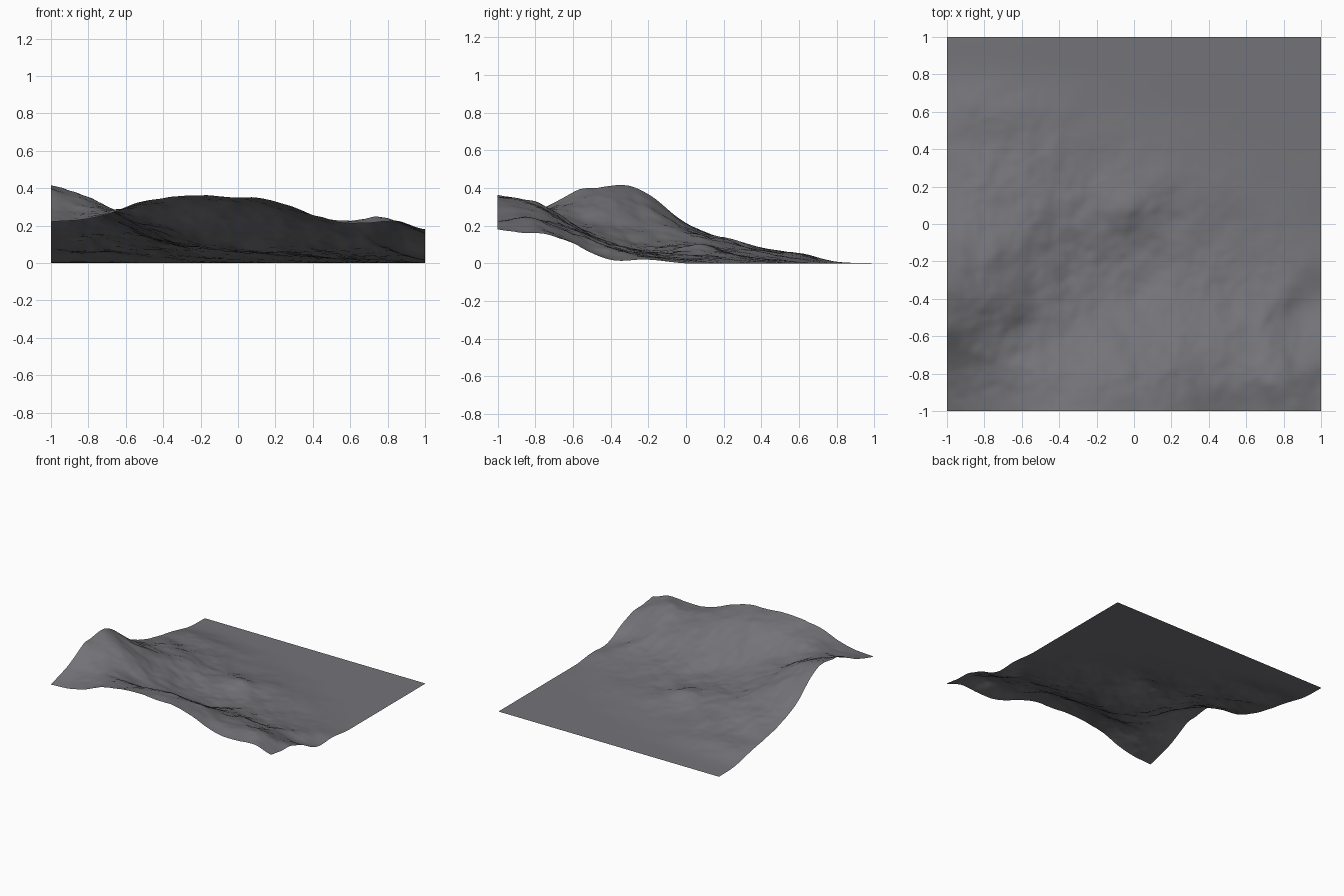
import bpy, bmesh, math
from mathutils import Vector, noise

if "Cube" in bpy.data.objects:
    bpy.data.objects.remove(bpy.data.objects["Cube"])

# Control heights: rows from front (y=-1) to back, columns from x=-1 to x=1
SECTIONS = [
    (.22, .245, .33, .36, .345, .315, .225, .21, .18),
    (.275, .27, .295, .315, .325, .29, .23, .22, .15),
    (.365, .30, .22, .20, .20, .20, .165, .145, .11),
    (.395, .32, .205, .12, .10, .10, .09, .075, .02),
    (.36, .275, .16, .085, .06, .06, .05, .045, .02),
    (.215, .195, .145, .09, .07, .045, .03, .02, .0),
    (.135, .125, .10, .07, .055, .035, .02, .005, 0),
    (.085, .075, .06, .035, .025, .015, .003, 0, 0),
    (.05, .05, .03, .012, .005, 0, 0, 0, 0),
    (.008, .008, .002, 0, 0, 0, 0, 0, 0),
    (0,) * 9,
]
# Local knolls and hollows: x, y, radius, height
KNOLLS = [
    (-.95, -.33, .14, .03), (-1, -.56, .06, .018), (.1, -1, .1, .014),
    (.85, -.98, .1, .025), (.8, -.85, .09, .012), (.87, -.5, .1, -.025),
    (-.05, .1, .12, .03), (-.55, .1, .12, .015), (1, -.75, .08, .015),
]
CELLS = 110


def spline(values, t):
    """Smooth curve through evenly spaced values, t in 0..1."""
    n = len(values) - 1
    i = min(int(t * n), n - 1)
    f = t * n - i
    b, c = values[i], values[i + 1]
    a = values[i - 1] if i > 0 else 2 * b - c
    d = values[i + 2] if i + 2 <= n else 2 * c - b
    return b + 0.5 * f * (c - a + f * (2*a - 5*b + 4*c - d + f * (3*(b - c) + d - a)))


def height(x, y):
    u, v = min(max((x + 1) / 2, 0), 1), min(max((y + 1) / 2, 0), 1)
    h = spline([spline(row, u) for row in SECTIONS], v)
    for kx, ky, r, k in KNOLLS:
        h += k * math.exp(-((x - kx) ** 2 + (y - ky) ** 2) / r ** 2)
    # rocky detail, fading out on the plain and at the outer edges
    rough = noise.fractal(Vector((x * 4.5, y * 4.5, 3.7)), 0.9, 2.0, 4)
    edge = min(1, 0.3 + 4 * min(1 - abs(x), 1 - abs(y)))
    return max(0, h + 0.018 * rough * edge * min(1, max(0, h) / 0.07))


# Hillside sheet
bm = bmesh.new()
bmesh.ops.create_grid(bm, x_segments=CELLS, y_segments=CELLS, size=1)
for vert in bm.verts:
    vert.co.z = height(vert.co.x, vert.co.y)
for face in bm.faces:
    face.smooth = True
mesh = bpy.data.meshes.new("terrain")
bm.to_mesh(mesh)
bm.free()
terrain = bpy.data.objects.new("terrain", mesh)
bpy.context.collection.objects.link(terrain)

# Dark rock colour
rock = bpy.data.materials.new("rock")
rock.diffuse_color = (0.175, 0.175, 0.19, 1)
rock.use_nodes = True
rock.node_tree.nodes["Principled BSDF"].inputs["Base Color"].default_value = rock.diffuse_color
mesh.materials.append(rock)
